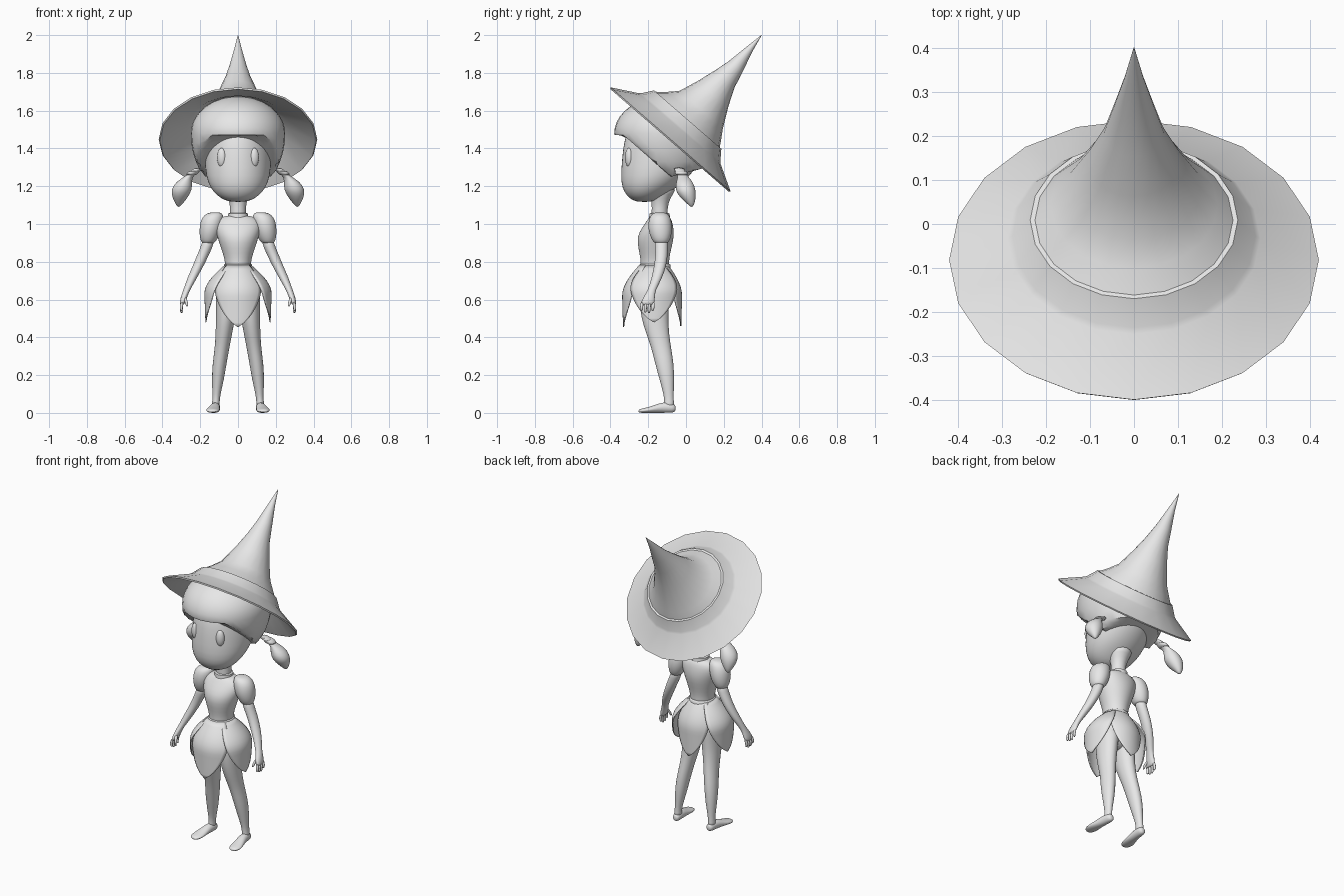
import bpy, bmesh, math
from mathutils import Vector

grey = bpy.data.materials.new("plain_grey")
grey.diffuse_color = (0.8, 0.8, 0.8, 1)
X, Y, Z = Vector((1, 0, 0)), Vector((0, 1, 0)), Vector((0, 0, 1))


def finish(name, bm, sub=0, angle=40):
    bmesh.ops.recalc_face_normals(bm, faces=bm.faces)
    for f in bm.faces:
        f.smooth = True
    me = bpy.data.meshes.new(name)
    bm.to_mesh(me)
    bm.free()
    me.materials.append(grey)
    me.set_sharp_from_angle(angle=math.radians(angle))
    ob = bpy.data.objects.new(name, me)
    bpy.context.collection.objects.link(ob)
    if sub:
        ob.modifiers.new("smooth", 'SUBSURF').levels = sub
        ob.modifiers["smooth"].render_levels = sub
    return ob


def loft(name, rings, u=X, v=Y, n=16, sub=1, angle=60):
    """Skin a row of elliptical rings given as (x, y, z, ru, rv)."""
    bm = bmesh.new()
    rows = []
    for x, y, z, ru, rv in rings:
        rows.append([bm.verts.new(Vector((x, y, z)) + u * ru * math.cos(2 * math.pi * i / n)
                                  + v * rv * math.sin(2 * math.pi * i / n)) for i in range(n)])
    for a, b in zip(rows, rows[1:]):
        for i in range(n):
            j = (i + 1) % n
            bm.faces.new((a[i], a[j], b[j], b[i]))
    bm.faces.new(rows[0])
    bm.faces.new(rows[-1])
    return finish(name, bm, sub, angle)


def ball(name, loc, size, turn=0, shape=None):
    bm = bmesh.new()
    bmesh.ops.create_uvsphere(bm, u_segments=32, v_segments=20, radius=1)
    c, s = math.cos(turn), math.sin(turn)
    for p in bm.verts:
        x, y, z = (p.co[k] * size[k] for k in range(3))
        p.co = Vector(loc) + Vector((x * c - y * s, x * s + y * c, z))
        if shape:
            shape(p.co)
    return finish(name, bm)


# Hat: tilted brim, band and a cone that leans back to a point
up = Vector((0, 0.655, 0.756))
across = Vector((0, 0.756, -0.655))


def hat_ring(d, r):
    c = Vector((0, -0.083, 1.447)) + up * d
    return (*c, r, r)


hat = [hat_ring(d, r) for d, r in [
    (0.13, 0.205), (0.068, 0.275), (-0.006, 0.414), (0.002, 0.42), (0.076, 0.287),
    (0.086, 0.276), (0.14, 0.236), (0.14, 0.225)]]
hat += [(0, y, z, r, r) for y, z, r in [
    (0.043, 1.575, 0.19), (0.08, 1.605, 0.152), (0.143, 1.688, 0.106), (0.205, 1.768, 0.069),
    (0.265, 1.835, 0.046), (0.333, 1.922, 0.021), (0.40, 2.0, 0.001)]]
loft("hat", hat, v=across, n=20, sub=0, angle=35)

# Head and neck
loft("head", [(0, y, z, rx, ry) for y, z, rx, ry in [
    (-0.22, 1.117, 0.03, 0.03), (-0.22, 1.125, 0.07, 0.065), (-0.215, 1.15, 0.112, 0.1),
    (-0.195, 1.19, 0.147, 0.144), (-0.165, 1.25, 0.171, 0.182), (-0.12, 1.35, 0.18, 0.22),
    (-0.095, 1.45, 0.178, 0.235), (-0.09, 1.54, 0.15, 0.2), (-0.09, 1.58, 0.08, 0.1)]], n=24)
loft("neck", [(0, y, z, r, r) for y, z, r in [
    (-0.14, 1.0, 0.044), (-0.14, 1.06, 0.043), (-0.138, 1.11, 0.043),
    (-0.13, 1.16, 0.062), (-0.12, 1.2, 0.08)]])
loft("collar", [(0, -0.14, z, r, r) for z, r in [
    (1.025, 0.05), (1.028, 0.056), (1.055, 0.053), (1.058, 0.046)]], n=20, sub=0)


# Hair: rounded cap with a hem that drops from the fringe to the nape
def hair_shape(p):
    if p.z < 1.48:
        p.z = 1.48 - (1.48 - p.z) * 1.7
    if p.y < -0.08:
        hem = 1.25 + 0.22 * min(1, (-0.08 - p.y) / 0.25)
    else:
        hem = 1.25 + 0.06 * (p.y + 0.08) / 0.23
    p.z = max(p.z, hem)


ball("hair", (0, -0.11, 1.48), (0.25, 0.27, 0.195), shape=hair_shape)

# Torso
loft("bodice", [(0, y, z, rx, ry) for y, z, rx, ry in [
    (-0.165, 0.755, 0.072, 0.078), (-0.165, 0.78, 0.068, 0.076), (-0.165, 0.82, 0.073, 0.077),
    (-0.165, 0.87, 0.09, 0.088), (-0.162, 0.93, 0.11, 0.1), (-0.15, 0.98, 0.125, 0.085),
    (-0.14, 1.02, 0.12, 0.066), (-0.14, 1.04, 0.08, 0.052), (-0.14, 1.045, 0.05, 0.04)]], n=20)
loft("belt", [(0, -0.165, z, r, r + 0.008) for z, r in [
    (0.765, 0.07), (0.768, 0.075), (0.785, 0.074), (0.788, 0.068)]], n=20, sub=0)
ball("pelvis", (0, -0.17, 0.665), (0.115, 0.1, 0.11))


# Skirt petals, curved out from the waist and pointed at the tip
def petal(name, turn, reach, tip, lift, wide=0.95):
    bm = bmesh.new()
    grid = []
    nu, nv = 12, 14
    for k in range(nv + 1):
        v = k / nv
        half = wide * max(0.004, 1 - v ** 2.2) ** 0.8
        bulge = math.sin(min(1, v / 0.5) * math.pi / 2) - 0.1 * max(0, v - 0.5)
        r = 0.07 + (reach - 0.07) * bulge + lift
        z = 0.782 + (tip - 0.782) * v
        grid.append([bm.verts.new((r * math.sin(turn + half * (2 * i / nu - 1)),
                                   -0.17 - r * math.cos(turn + half * (2 * i / nu - 1)), z))
                     for i in range(nu + 1)])
    for a, b in zip(grid, grid[1:]):
        for i in range(nu):
            bm.faces.new((a[i], a[i + 1], b[i + 1], b[i]))
    ob = finish(name, bm)
    mod = ob.modifiers.new("cloth", 'SOLIDIFY')
    mod.thickness = 0.006
    mod.offset = 0


petal("front_petal", 0, 0.16, 0.455, 0.005)
petal("back_petal", math.pi, 0.142, 0.46, 0.004)

# Paired parts
for s, side in ((1, "left"), (-1, "right")):
    def mir(rings):
        return [(s * r[0], *r[1:]) for r in rings]

    petal(side + "_side_petal", s * math.pi / 2, 0.178, 0.48, -0.003, 0.9)
    ball(side + "_eye", (s * 0.087, -0.302, 1.352), (0.025, 0.02, 0.05), s * 0.4)

    # Pigtail with its band
    loft(side + "_pigtail", mir([
        (0.20, -0.04, 1.30, 0.035, 0.035), (0.235, -0.028, 1.272, 0.02, 0.024),
        (0.262, -0.015, 1.25, 0.022, 0.028), (0.285, -0.008, 1.225, 0.042, 0.044),
        (0.298, -0.004, 1.185, 0.057, 0.056), (0.306, 0.008, 1.145, 0.044, 0.045),
        (0.312, 0.025, 1.11, 0.022, 0.022), (0.314, 0.03, 1.09, 0.005, 0.005)]))
    loft(side + "_hair_band", mir([
        (0.228, -0.03, 1.282, 0.022, 0.026), (0.232, -0.029, 1.28, 0.031, 0.034),
        (0.246, -0.022, 1.262, 0.031, 0.034), (0.25, -0.021, 1.258, 0.022, 0.026)]))

    # Puffed sleeve
    loft(side + "_sleeve", mir([
        (0.12, -0.138, 1.062, 0.025, 0.025), (0.127, -0.138, 1.052, 0.05, 0.048),
        (0.138, -0.138, 1.02, 0.062, 0.062), (0.146, -0.136, 0.97, 0.06, 0.066),
        (0.154, -0.133, 0.925, 0.049, 0.053), (0.157, -0.132, 0.905, 0.037, 0.041),
        (0.158, -0.132, 0.898, 0.03, 0.034)]))

    # Arm, palm and fingers
    loft(side + "_arm", mir([
        (0.152, -0.13, 0.93, 0.033, 0.036), (0.165, -0.13, 0.88, 0.033, 0.036),
        (0.188, -0.13, 0.83, 0.032, 0.034), (0.21, -0.136, 0.78, 0.03, 0.033),
        (0.245, -0.155, 0.71, 0.026, 0.029), (0.272, -0.182, 0.65, 0.018, 0.021),
        (0.284, -0.193, 0.62, 0.018, 0.03), (0.294, -0.203, 0.585, 0.016, 0.037),
        (0.296, -0.204, 0.572, 0.01, 0.034)]), n=12)
    for k in range(4):
        y = -0.232 + 0.02 * k
        low = (0.54, 0.53, 0.528, 0.54)[k]
        loft(f"{side}_finger_{k + 1}", mir([
            (0.293, y, 0.59, 0.009, 0.009), (0.302, y - 0.003, 0.56, 0.009, 0.009),
            (0.299, y - 0.004, low + 0.006, 0.008, 0.008), (0.297, y - 0.004, low, 0.004, 0.004)]), n=8)
    loft(side + "_thumb", mir([
        (0.284, -0.21, 0.615, 0.01, 0.012), (0.274, -0.228, 0.59, 0.009, 0.01),
        (0.27, -0.236, 0.568, 0.007, 0.007), (0.27, -0.237, 0.562, 0.003, 0.003)]), n=8)

    # Leg and bare foot
    loft(side + "_leg", mir([
        (0.058, -0.168, 0.68, 0.06, 0.08), (0.06, -0.168, 0.6, 0.058, 0.082),
        (0.066, -0.166, 0.5, 0.051, 0.073), (0.076, -0.148, 0.41, 0.044, 0.06),
        (0.085, -0.13, 0.34, 0.039, 0.053), (0.098, -0.114, 0.26, 0.038, 0.05),
        (0.107, -0.1, 0.17, 0.032, 0.039), (0.115, -0.091, 0.09, 0.02, 0.025),
        (0.117, -0.09, 0.055, 0.02, 0.026), (0.118, -0.09, 0.03, 0.023, 0.03)]))
    loft(side + "_foot", mir([
        (0.117, -0.055, 0.024, 0.01, 0.012), (0.117, -0.063, 0.025, 0.022, 0.023),
        (0.118, -0.09, 0.028, 0.025, 0.028), (0.122, -0.13, 0.028, 0.027, 0.028),
        (0.128, -0.17, 0.02, 0.032, 0.02), (0.134, -0.21, 0.014, 0.038, 0.014),
        (0.134, -0.24, 0.011, 0.03, 0.011), (0.133, -0.252, 0.009, 0.014, 0.006)]), v=Z)
